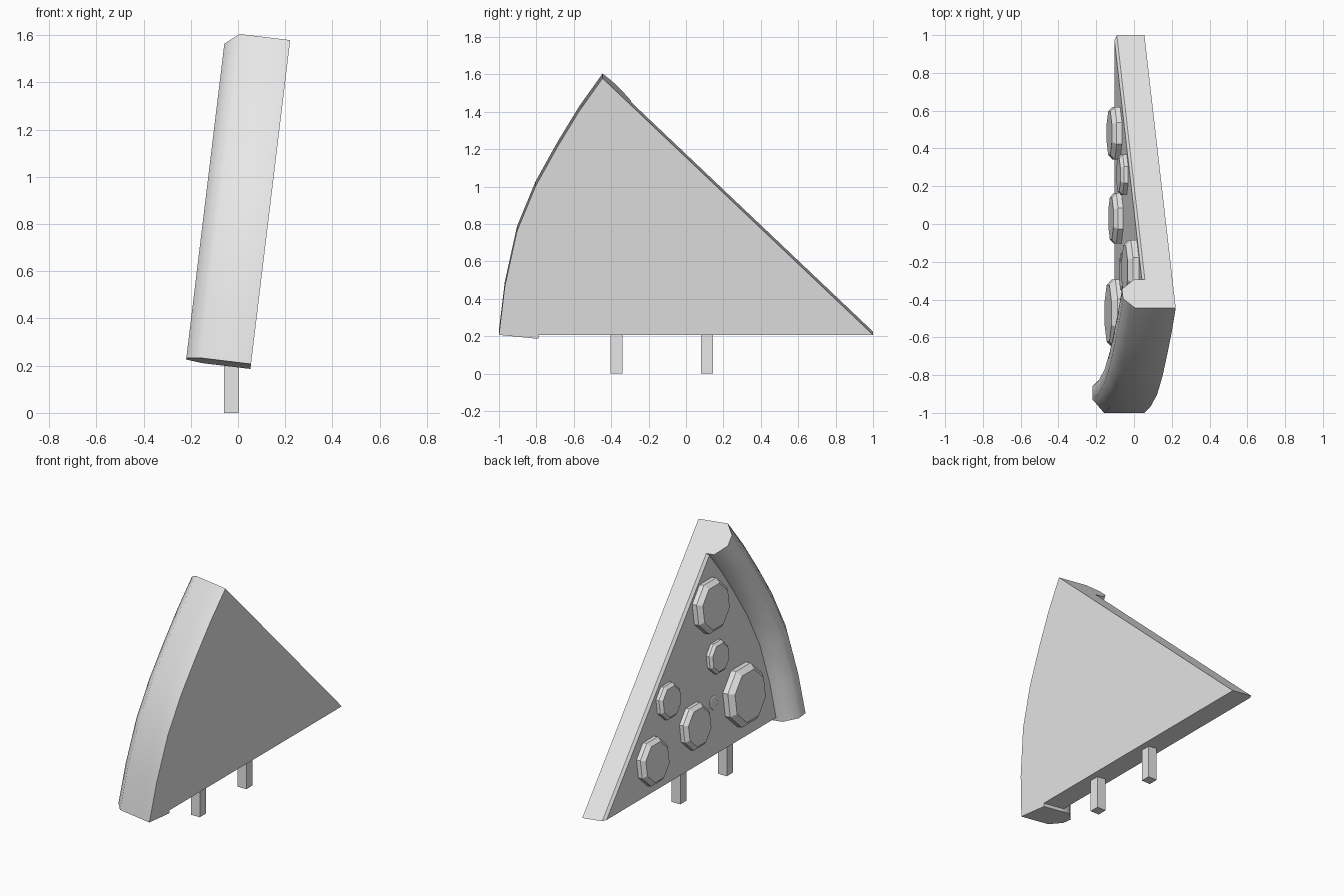
import bpy, bmesh
from math import sin, cos, pi, radians
from mathutils import Matrix

cube = bpy.data.objects.get("Cube")
if cube:
    bpy.data.objects.remove(cube, do_unlink=True)

grey = bpy.data.materials.new("plain_grey")
grey.use_nodes = True
colour = (0.8, 0.8, 0.8, 1)
grey.diffuse_color = colour
grey.node_tree.nodes["Principled BSDF"].inputs["Base Color"].default_value = colour

# Slice frame: origin at the tip, X towards the crust, Y up, Z out of the cheese
lean = radians(6.9)
s, c = sin(lean), cos(lean)
SLICE = Matrix(((0, s, -c, 0.055), (-1, 0, 0, 1), (0, c, s, 0.207), (0, 0, 0, 1)))


def loft(name, rings, matrix, smooth=None):
    """Skin a stack of closed rings and cap both ends."""
    bm = bmesh.new()
    loops = [[bm.verts.new(p) for p in ring] for ring in rings]
    for a, b in zip(loops, loops[1:]):
        for i in range(len(a)):
            j = (i + 1) % len(a)
            bm.faces.new((a[i], a[j], b[j], b[i]))
    bm.faces.new(loops[0][::-1])
    bm.faces.new(loops[-1])
    bmesh.ops.recalc_face_normals(bm, faces=bm.faces)
    mesh = bpy.data.meshes.new(name)
    bm.to_mesh(mesh)
    bm.free()
    mesh.materials.append(grey)
    if smooth:
        mesh.shade_smooth()
        mesh.set_sharp_from_angle(angle=radians(smooth))
    obj = bpy.data.objects.new(name, mesh)
    obj.matrix_world = matrix
    bpy.context.collection.objects.link(obj)
    return obj


# Stations along the rim: angle and radius scale (slightly flattened midway)
ANGLES = [radians(a) for a in (0, 7.5, 16.4, 24, 31, 37.5, 43.7)]
FLAT = [1, 0.993, 0.992, 0.987, 0.984, 0.99, 1]
INNER = 1.79


def wedge(height, inset=0):
    """Outline of the slice, optionally pulled in from the long upper edge."""
    end = ANGLES[-1]
    dx, dy = inset * sin(end), -inset * cos(end)
    rim = [(INNER * k * cos(a), INNER * k * sin(a), height) for a, k in zip(ANGLES, FLAT)]
    x, y, z = rim[-1]
    rim[-1] = (x + dx, y + dy, z)
    return [(inset / sin(end), 0, height)] + rim


# Dough base with a narrow sloped edge up to the cheese
loft("dough_and_cheese", [wedge(0), wedge(0.147), wedge(0.16, 0.018)], SLICE)

# Crust: a rounded profile swept round the rim
PROFILE = [(INNER, 0), (2, 0), (2, 0.215), (1.93, 0.275),
           (1.86, 0.275), (INNER, 0.205), (INNER, 0.14)]
rings = []
for i, (a, k) in enumerate(zip(ANGLES, FLAT)):
    drop = 0.1 if i == 0 else 0
    rings.append([(r * k * cos(a), r * k * sin(a) - drop * (2 - r), n) for r, n in PROFILE])
loft("crust", rings, SLICE, 50)

# Octagonal toppings: position from the tip, height up the slice, radius
TOPPINGS = [(1.243, 0.924, 0.17), (1.266, 0.587, 0.105), (1.473, 0.267, 0.195),
            (1.194, 0.32, 0.045), (0.739, 0.5, 0.115), (0.97, 0.252, 0.145),
            (0.519, 0.195, 0.15)]
for i, (x, y, r) in enumerate(TOPPINGS):
    h = 0.34 * r if r > 0.05 else 0.006
    layers = [(1, -0.01), (1, 0.55 * h), (0.83, h)]
    disc = [[(r * f * cos(pi * (t + 0.5) / 4), r * f * sin(pi * (t + 0.5) / 4), z)
             for t in range(8)] for f, z in layers]
    loft(f"topping_{i + 1}", disc, SLICE @ Matrix.Translation((x, y, 0.16)))

# Two square legs
for name, y in (("front_leg", -0.372), ("back_leg", 0.112)):
    w = 0.032
    square = [(-w, -w), (w, -w), (w, w), (-w, w)]
    loft(name, [[(px, py, z) for px, py in square] for z in (0, 0.25)],
         Matrix.Translation((-0.027, y, 0)))
